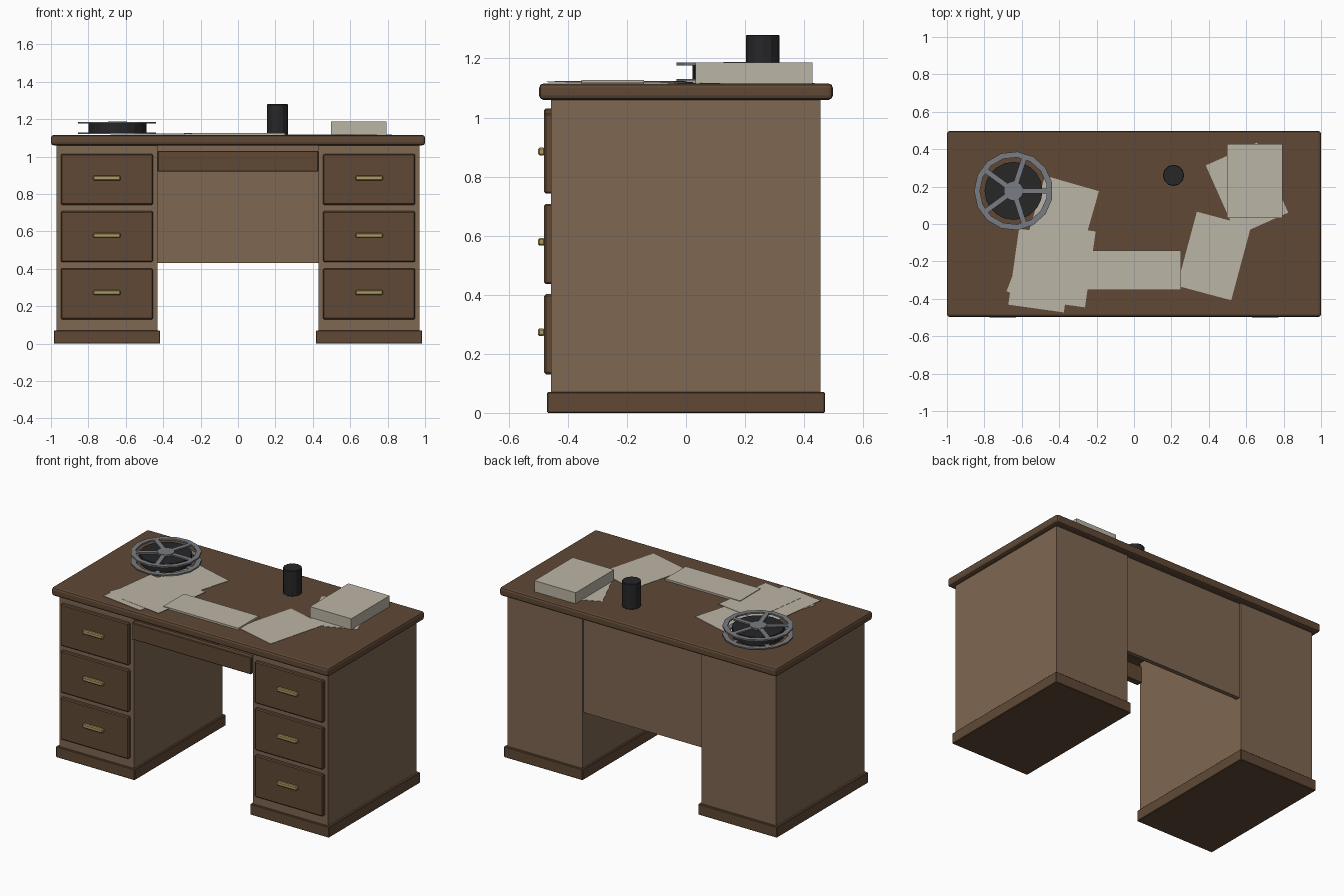
import bpy, bmesh, math
from mathutils import Matrix

if "Cube" in bpy.data.objects:
    bpy.data.objects.remove(bpy.data.objects["Cube"])


def material(name, r, g, b):
    m = bpy.data.materials.new(name)
    m.diffuse_color = (r, g, b, 1)
    m.use_nodes = True
    m.node_tree.nodes["Principled BSDF"].inputs["Base Color"].default_value = m.diffuse_color
    return m


WOOD = material("light_wood", 0.21, 0.135, 0.085)
DARK = material("dark_wood", 0.115, 0.066, 0.036)
BRASS = material("brass", 0.42, 0.32, 0.12)
STEEL = material("steel", 0.19, 0.20, 0.22)
BLACK = material("black", 0.02, 0.02, 0.022)
PAPER = material("paper", 0.50, 0.46, 0.38)


def finish(name, bm, mat, bevel=0, segments=1):
    bmesh.ops.recalc_face_normals(bm, faces=bm.faces)
    me = bpy.data.meshes.new(name)
    bm.to_mesh(me)
    bm.free()
    ob = bpy.data.objects.new(name, me)
    bpy.context.collection.objects.link(ob)
    me.materials.append(mat)
    if bevel:
        mod = ob.modifiers.new("bevel", 'BEVEL')
        mod.width = bevel
        mod.segments = segments
    return ob


def box(name, x, y, z, mat, bevel=0, segments=1):
    """Box from (min, max) ranges."""
    bm = bmesh.new()
    mid = [(a + b) / 2 for a, b in (x, y, z)]
    size = [b - a for a, b in (x, y, z)]
    bmesh.ops.create_cube(bm, size=1, matrix=Matrix.Translation(mid) @ Matrix.Diagonal((*size, 1)))
    return finish(name, bm, mat, bevel, segments)


def add_cylinder(bm, x, y, z0, z1, r, sides, turn=0):
    bmesh.ops.create_cone(bm, cap_ends=True, segments=sides, radius1=r, radius2=r, depth=z1 - z0,
                          matrix=Matrix.Translation((x, y, (z0 + z1) / 2)) @ Matrix.Rotation(turn, 4, 'Z'))


def cylinder(name, x, y, z0, z1, r, sides, mat, bevel=0):
    bm = bmesh.new()
    add_cylinder(bm, x, y, z0, z1, r, sides)
    return finish(name, bm, mat, bevel)


# Desk carcass
TOP = 1.115
box("desk_top", (-1, 1), (-0.497, 0.497), (1.06, TOP), DARK, 0.014, 2)
box("modesty_panel", (-0.43, 0.43), (0.415, 0.443), (0.43, 1.06), WOOD)
box("centre_drawer_front", (-0.43, 0.43), (-0.48, -0.44), (0.92, 1.03), DARK, 0.004)

# Pedestals with plinths, drawer fronts and handles
for side, s in (("left", -1), ("right", 1)):
    def span(a, b):
        return tuple(sorted((s * a, s * b)))
    box(side + "_pedestal", span(0.43, 0.97), (-0.457, 0.455), (0.05, 1.06), WOOD)
    box(side + "_plinth", span(0.417, 0.985), (-0.47, 0.47), (0, 0.07), DARK, 0.003)
    for i in range(3):
        z = 0.13 + i * 0.306
        box(f"{side}_drawer_front_{i + 1}", span(0.455, 0.947), (-0.48, -0.44), (z, z + 0.272), DARK, 0.006)
        box(f"{side}_drawer_handle_{i + 1}", span(0.628, 0.774), (-0.501, -0.478),
            (z + 0.13, z + 0.156), BRASS, 0.005)

# Loose sheets: x, y, turn in degrees
sheets = [(0.604, 0.187, 24), (0.428, -0.171, -15), (-0.388, 0.02, -16),
          (-0.468, -0.222, -21), (-0.495, -0.249, -8), (-0.382, -0.222, -8)]
for i, (x, y, turn) in enumerate(sheets):
    z = TOP + 0.0012 * i
    ob = box(f"paper_sheet_{i + 1}", (-0.15, 0.15), (-0.205, 0.205), (0, 0.002), PAPER)
    ob.location = (x, y, z)
    ob.rotation_euler.z = math.radians(turn)

# Pad, paper stack and pot
box("long_pad", (-0.29, 0.25), (-0.354, -0.143), (TOP, 1.127), PAPER)
box("paper_stack", (0.497, 0.795), (0.032, 0.428), (TOP, 1.187), PAPER)
cylinder("pot", 0.211, 0.26, TOP, 1.28, 0.057, 12, BLACK, 0.003)

# Reel: wound core between two spoked flanges
RX, RY, N = -0.644, 0.177, 15
cylinder("reel_core", RX, RY, 1.122, 1.177, 0.155, 20, BLACK)
for label, z0, z1 in (("lower", 1.122, 1.130), ("upper", 1.176, 1.186)):
    bm = bmesh.new()
    # rim
    rows = []
    for r, z in ((0.211, z0), (0.211, z1), (0.18, z1), (0.18, z0)):
        rows.append([bm.verts.new((RX + r * math.cos(math.tau * (k + 0.5) / N),
                                   RY + r * math.sin(math.tau * (k + 0.5) / N), z)) for k in range(N)])
    for j in range(4):
        a, b = rows[j], rows[(j + 1) % 4]
        for k in range(N):
            n = (k + 1) % N
            bm.faces.new((a[k], a[n], b[n], b[k]))
    # hub and spokes
    add_cylinder(bm, RX, RY, z0, z1 + 0.002, 0.052, N)
    for k in range(5):
        m = (Matrix.Translation((RX, RY, (z0 + z1) / 2)) @ Matrix.Rotation(math.tau * k / 5, 4, 'Z')
             @ Matrix.Translation((0.111, 0, 0)) @ Matrix.Diagonal((0.15, 0.028, (z1 - z0) * 0.9, 1)))
        bmesh.ops.create_cube(bm, size=1, matrix=m)
    finish(f"reel_{label}_flange", bm, STEEL)
